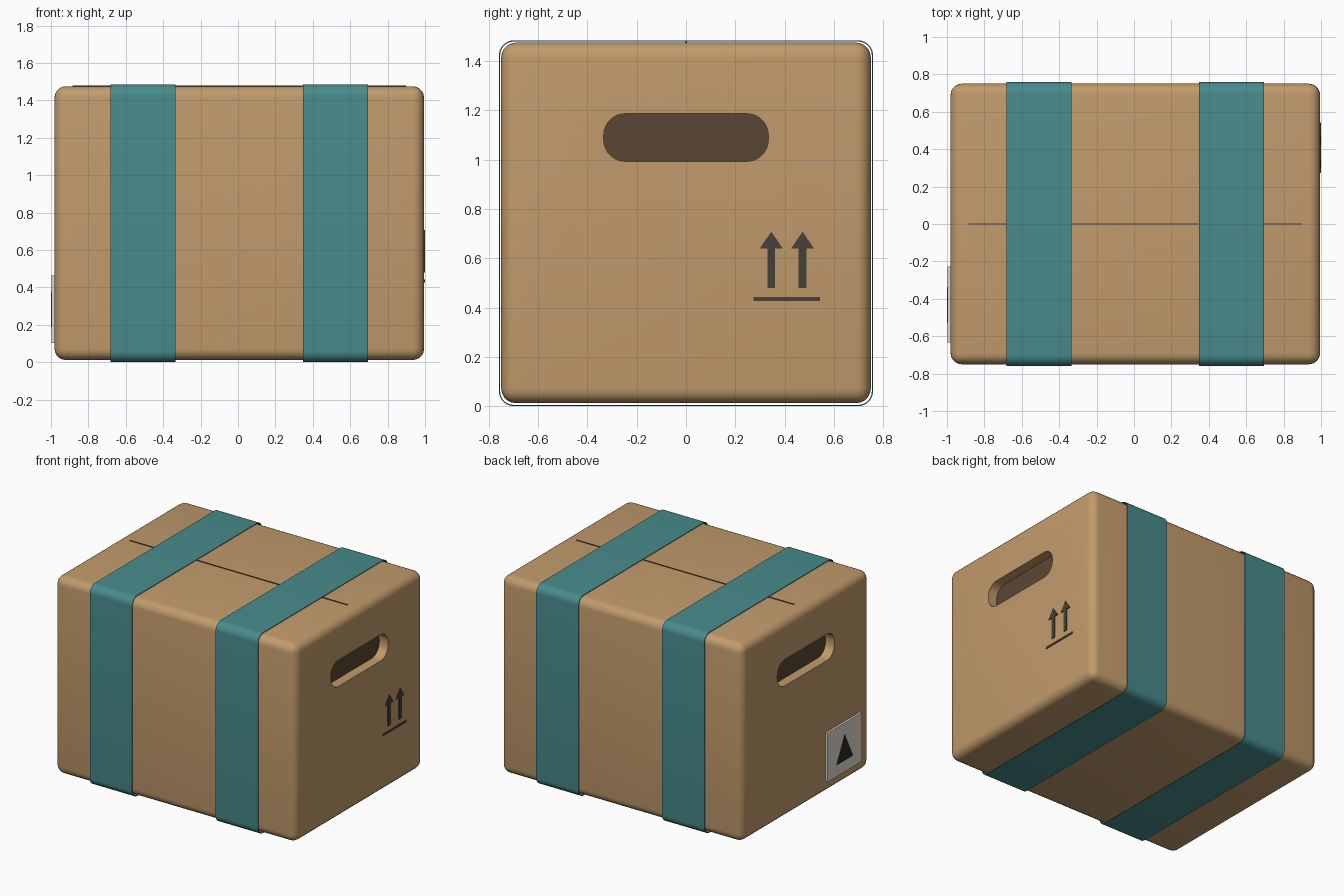
import bpy, bmesh
from math import sin, cos, pi

if "Cube" in bpy.data.objects:
    bpy.data.objects.remove(bpy.data.objects["Cube"])


def material(name, r, g, b):
    m = bpy.data.materials.new(name)
    m.diffuse_color = (r, g, b, 1)
    m.use_nodes = True
    m.node_tree.nodes["Principled BSDF"].inputs["Base Color"].default_value = m.diffuse_color
    return m


CARD = material("cardboard", 0.54, 0.33, 0.15)
TEAL = material("teal_tape", 0.065, 0.26, 0.265)
HOLE = material("dark_hole", 0.10, 0.062, 0.034)
INK = material("ink", 0.06, 0.052, 0.04)
SEAM = material("seam", 0.09, 0.05, 0.025)
LABEL = material("label", 0.75, 0.69, 0.61)
BLACK = material("black_mark", 0.02, 0.02, 0.02)


def finish(name, bm, mat):
    bmesh.ops.recalc_face_normals(bm, faces=bm.faces)
    me = bpy.data.meshes.new(name)
    bm.to_mesh(me)
    bm.free()
    ob = bpy.data.objects.new(name, me)
    bpy.context.collection.objects.link(ob)
    me.materials.append(mat)
    return ob


def smooth(ob):
    bpy.ops.object.select_all(action='DESELECT')
    ob.select_set(True)
    bpy.context.view_layer.objects.active = ob
    bpy.ops.object.shade_smooth_by_angle(angle=0.6)


def box(name, x, y, z, mat, bevel=0):
    """Block spanning the given (min, max) ranges."""
    bm = bmesh.new()
    bmesh.ops.create_cube(bm, size=1)
    for v in bm.verts:
        v.co = [r[0] if c < 0 else r[1] for c, r in zip(v.co, (x, y, z))]
    if bevel:
        bmesh.ops.bevel(bm, geom=bm.edges[:], offset=bevel, segments=5,
                        profile=0.5, affect='EDGES')
    return finish(name, bm, mat)


def prism(name, outline, x0, x1, mat):
    """Outline in (y, z) extruded along x."""
    bm = bmesh.new()
    f = bm.faces.new([bm.verts.new((x0, y, z)) for y, z in outline])
    g = bmesh.ops.extrude_face_region(bm, geom=[f])["geom"]
    for v in g:
        if isinstance(v, bmesh.types.BMVert):
            v.co.x = x1
    return finish(name, bm, mat)


def rounded(y0, y1, z0, z1, r, n=8):
    pts = []
    for k, (cy, cz) in enumerate(((y1 - r, z1 - r), (y0 + r, z1 - r),
                                  (y0 + r, z0 + r), (y1 - r, z0 + r))):
        for i in range(n + 1):
            a = pi / 2 * (k + i / n)
            pts.append((cy + r * cos(a), cz + r * sin(a)))
    return pts


XL, XR = -0.981, 0.995
DEPTH = 0.075

# Carton body
body = box("carton_body", (XL, XR), (-0.75, 0.75), (0.012, 1.475), CARD, 0.06)

# Hand holes: pockets with a dark back, one on each end
hole = rounded(-0.334, 0.334, 0.993, 1.187, 0.088)
for side, x, s in (("left", XL, 1), ("right", XR, -1)):
    cutter = prism("hole_cutter", hole, x - s * 0.1, x + s * DEPTH, CARD)
    cutter.hide_render = True
    mod = body.modifiers.new("hole", 'BOOLEAN')
    mod.operation = 'DIFFERENCE'
    mod.solver = 'EXACT'
    mod.object = cutter
    bpy.context.view_layer.objects.active = body
    bpy.ops.object.modifier_apply(modifier=mod.name)
    bpy.data.objects.remove(cutter)
    smooth(prism(side + "_hand_hole_back", hole,
                 x + s * (DEPTH - 0.003), x + s * (DEPTH + 0.004), HOLE))
smooth(body)


# Tape bands: thin closed rings around the body
def band(name, x0, x1):
    bm = bmesh.new()
    t = 0.005
    outer = rounded(-0.759, 0.759, 0.0, 1.484, 0.06)
    inner = rounded(-0.759 + t, 0.759 - t, t, 1.484 - t, 0.06 - t)
    loops = [[bm.verts.new((x, y, z)) for y, z in pts]
             for x, pts in ((x0, outer), (x1, outer), (x1, inner), (x0, inner))]
    n = len(outer)
    for a in range(4):
        p, q = loops[a], loops[(a + 1) % 4]
        for i in range(n):
            j = (i + 1) % n
            bm.faces.new((p[i], p[j], q[j], q[i]))
    smooth(finish(name, bm, TEAL))


band("left_tape_band", -0.682, -0.335)
band("right_tape_band", 0.348, 0.695)

# Flap seam on top
box("top_seam", (-0.885, 0.897), (-0.004, 0.004), (1.468, 1.479), SEAM)

# This-way-up arrows and ground bar on the right end
for i, c in enumerate((0.346, 0.473)):
    prism("up_arrow_%d" % (i + 1),
          [(c - 0.016, 0.479), (c + 0.016, 0.479), (c + 0.016, 0.639),
           (c + 0.047, 0.639), (c, 0.708), (c - 0.047, 0.639),
           (c - 0.016, 0.639)], 0.99, 1.0, INK)
box("arrow_ground_bar", (0.99, 1.0), (0.274, 0.544), (0.427, 0.442), INK)

# Label with a triangle mark on the left end
box("label", (-0.997, -0.975), (-0.634, -0.228), (0.102, 0.464), LABEL)
prism("label_triangle", [(-0.527, 0.188), (-0.337, 0.188), (-0.432, 0.378)],
      -1.0, -0.99, BLACK)
